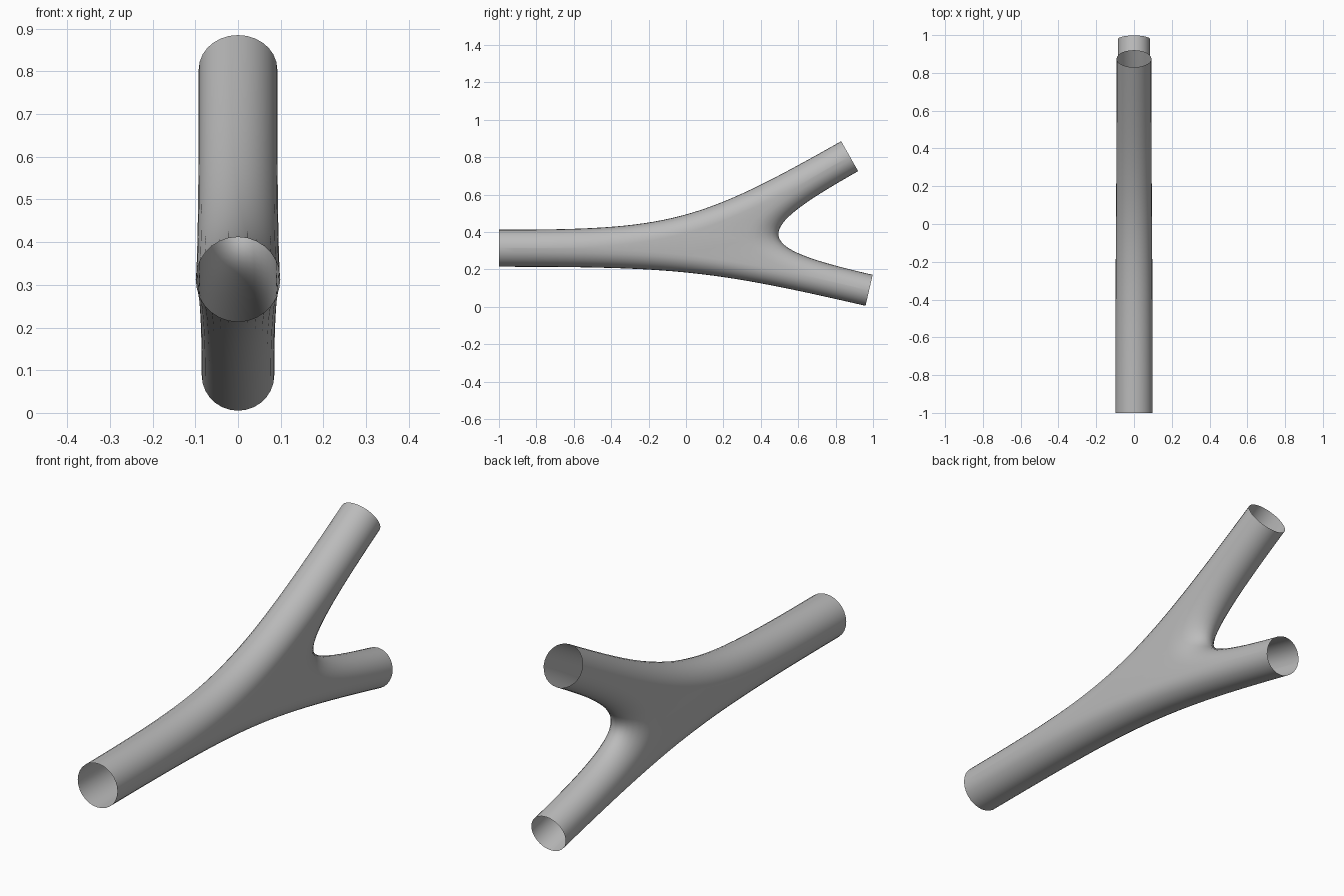
import bpy, bmesh
from math import sin, cos, pi, radians
from mathutils import Vector

if "Cube" in bpy.data.objects:
    bpy.data.objects.remove(bpy.data.objects["Cube"], do_unlink=True)

SIDES = 14    # segments in half a tube section
STEPS = 32    # segments along each flow line

grey = bpy.data.materials.new("plain grey")
grey.use_nodes = True
grey.diffuse_color = (0.5, 0.5, 0.5, 1)
grey.node_tree.nodes["Principled BSDF"].inputs["Base Color"].default_value = (0.5, 0.5, 0.5, 1)


def tube_end(y, z, angle, radius):
    """Open mouth: centre, outward direction, in-plane normal, radius."""
    a = radians(angle)
    return (Vector((0, y, z)), Vector((0, cos(a), sin(a))),
            Vector((0, -sin(a), cos(a))), radius)


def rim_point(end, t, side):
    centre, _, normal, r = end
    return centre + Vector((r * cos(t), 0, 0)) + normal * (side * r * sin(t))


def flow_line(p, q, t, tension):
    """Bezier between two mouths, leaving each along its own axis."""
    a, b = rim_point(p, t, 1), rim_point(q, t, -1)
    d, e = p[1], q[1]
    gap = a - b
    cross = d.y * e.z - d.z * e.y
    s = (gap.y * e.z - gap.z * e.y) / cross * tension
    u = (gap.y * d.z - gap.z * d.y) / cross * tension
    a1, b1 = a - d * s, b - e * u
    line = []
    for i in range(STEPS + 1):
        k = i / STEPS
        m = 1 - k
        line.append(a * m**3 + a1 * (3 * m * m * k) + b1 * (3 * m * k * k) + b * k**3)
    return line


# Mouths in turning order: lower branch, upper branch, stem
ends = [tube_end(0.979, 0.088, -13, 0.085),
        tube_end(0.875, 0.805, 29.5, 0.092),
        tube_end(-1.0, 0.313, 180, 0.099)]
tensions = [0.87, 0.92, 0.9]

bm = bmesh.new()

# Three half-tube skins, each joining two neighbouring mouths
skins = []
for n in range(3):
    p, q = ends[n], ends[(n + 1) % 3]
    skin = [[bm.verts.new(co) for co in flow_line(p, q, pi * j / SIDES, tensions[n])]
            for j in range(SIDES + 1)]
    for j in range(SIDES):
        for i in range(STEPS):
            bm.faces.new((skin[j][i], skin[j][i + 1], skin[j + 1][i + 1], skin[j + 1][i]))
    skins.append(skin)

# Side webs: a narrow strip opening from each mouth, then a central triangle
half = STEPS // 2
for edge in (0, SIDES):
    lines = [skin[edge] for skin in skins]
    for n in range(3):
        out, back = lines[n], lines[n - 1][::-1]
        for i in range(half):
            corners = [out[i], out[i + 1], back[i + 1], back[i]]
            bm.faces.new(corners if i else corners[:3])
    bm.faces.new([line[half] for line in lines])

bmesh.ops.remove_doubles(bm, verts=bm.verts, dist=0.0003)
bmesh.ops.recalc_face_normals(bm, faces=bm.faces)

mesh = bpy.data.meshes.new("branching_pipe")
bm.to_mesh(mesh)
bm.free()
mesh.materials.append(grey)
pipe = bpy.data.objects.new("branching_pipe", mesh)
bpy.context.collection.objects.link(pipe)

# Smooth shading over the whole skin
bpy.ops.object.select_all(action='DESELECT')
pipe.select_set(True)
bpy.context.view_layer.objects.active = pipe
bpy.ops.object.shade_smooth_by_angle(angle=radians(40))
